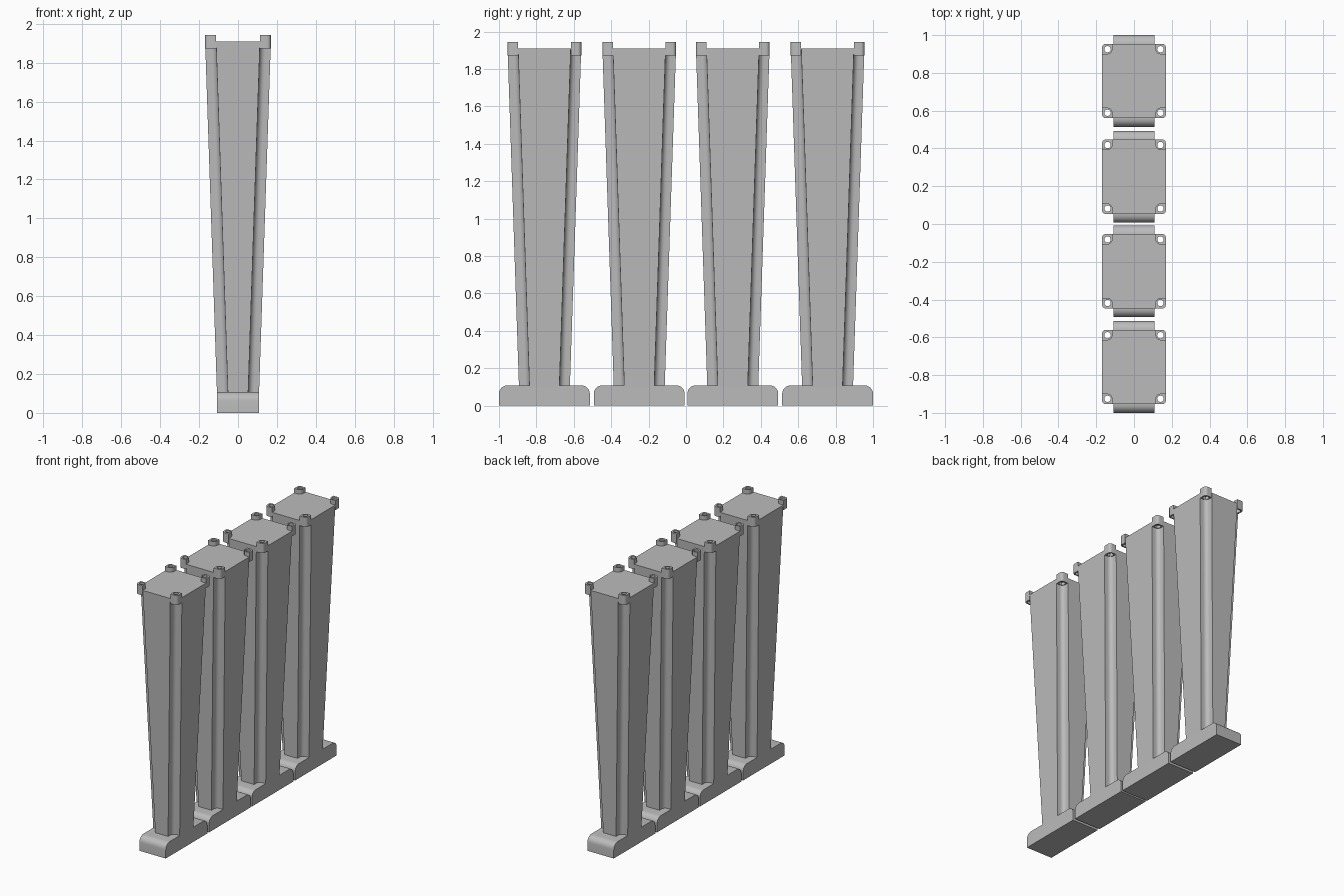
import bpy, bmesh, math

if "Cube" in bpy.data.objects:
    bpy.data.objects.remove(bpy.data.objects["Cube"])

CENTRES = (-0.757, -0.25, 0.25, 0.757)
FOOT_X, FOOT_Y, FOOT_H = 0.108, 0.243, 0.108
TOP_Z, TAB_LOW, TAB_HIGH = 1.91, 1.872, 1.943
TOP_X, TOP_Y, NOTCH = 0.169, 0.197, 0.056

grey = bpy.data.materials.new("plain_grey")
grey.diffuse_color = (0.5, 0.5, 0.5, 1)
grey.use_nodes = True
grey.node_tree.nodes["Principled BSDF"].inputs["Base Color"].default_value = grey.diffuse_color


def arc(cx, cy, r, a0, a1, n=6):
    """Points along an arc, angles in degrees."""
    return [(cx + r * math.cos(math.radians(a0 + (a1 - a0) * i / n)),
             cy + r * math.sin(math.radians(a0 + (a1 - a0) * i / n))) for i in range(n + 1)]


def loft(name, low, high):
    """Closed solid between two matching rings of 3D points."""
    bm = bmesh.new()
    a = [bm.verts.new(p) for p in low]
    b = [bm.verts.new(p) for p in high]
    n = len(a)
    for i in range(n):
        bm.faces.new((a[i], a[(i + 1) % n], b[(i + 1) % n], b[i]))
    bm.faces.new(a[::-1])
    bm.faces.new(b)
    bmesh.ops.recalc_face_normals(bm, faces=bm.faces)
    mesh = bpy.data.meshes.new(name)
    bm.to_mesh(mesh)
    bm.free()
    mesh.materials.append(grey)
    obj = bpy.data.objects.new(name, mesh)
    bpy.context.collection.objects.link(obj)
    return obj


def prism(name, points, z0, z1):
    return loft(name, [(x, y, z0) for x, y in points], [(x, y, z1) for x, y in points])


def select(obj):
    bpy.ops.object.select_all(action='DESELECT')
    obj.select_set(True)
    bpy.context.view_layer.objects.active = obj


def smooth(obj):
    select(obj)
    bpy.ops.object.shade_smooth_by_angle(angle=math.radians(30))


def cross_ring(hx, hy, z, r=0.03):
    """Rectangle with a rounded-in notch at every corner."""
    ix, iy = hx - NOTCH, hy - NOTCH
    quarter = [(hx, iy)] + arc(ix + r, iy + r, r, 270, 180) + [(ix, hy)]
    ring = list(quarter)
    ring += [(-x, y) for x, y in reversed(quarter)]
    ring += [(-x, -y) for x, y in quarter]
    ring += [(x, -y) for x, y in reversed(quarter)]
    return [(x, y, z) for x, y in ring]


# tapered column with screw channels down its corners
column = loft("column", cross_ring(FOOT_X, 0.136, FOOT_H - 0.01), cross_ring(TOP_X, TOP_Y, TOP_Z))

# long foot with rounded upper ends
R = 0.045
side = [(-FOOT_Y, 0), (FOOT_Y, 0)]
side += arc(FOOT_Y - R, FOOT_H - R, R, 0, 90) + arc(R - FOOT_Y, FOOT_H - R, R, 90, 180)
foot = loft("foot", [(-FOOT_X, y, z) for y, z in side], [(FOOT_X, y, z) for y, z in side])

# corner tab with a screw hole and a hexagonal nut pocket beneath
x0, y0, r = TOP_X - NOTCH, TOP_Y - NOTCH, 0.02
outline = [(TOP_X, y0)] + arc(TOP_X - r, TOP_Y - r, r, 0, 90) + [(x0, TOP_Y)]
outline += arc(x0 + 0.03, y0 + 0.03, 0.03, 180, 270)
tabs = prism("corner_tabs", outline, TAB_LOW, TAB_HIGH)
hx, hy = TOP_X - 0.029, TOP_Y - 0.029
cutters = [prism("hole_cutter", arc(hx, hy, 0.017, 0, 345, 23), TAB_LOW - 0.02, TAB_HIGH + 0.02),
           prism("pocket_cutter", arc(hx, hy, 0.023, 0, 300, 5), TAB_LOW - 0.02, TAB_LOW + 0.02)]
select(tabs)
for cutter in cutters:
    cutter.hide_render = True
    cut = tabs.modifiers.new("cut", 'BOOLEAN')
    cut.operation, cut.solver, cut.object = 'DIFFERENCE', 'EXACT', cutter
    bpy.ops.object.modifier_apply(modifier=cut.name)
    bpy.data.objects.remove(cutter)
mirror = tabs.modifiers.new("mirror", 'MIRROR')
mirror.use_axis = (True, True, False)
mirror.use_mirror_merge = False
bpy.ops.object.modifier_apply(modifier=mirror.name)

# repeat the stand four times in a row
for part in (column, foot, tabs):
    smooth(part)
    base = part.name
    for i, y in enumerate(CENTRES):
        obj = part if i == 0 else part.copy()
        if i:
            bpy.context.collection.objects.link(obj)
        obj.name = f"{base}_{i + 1}"
        obj.location.y = y
